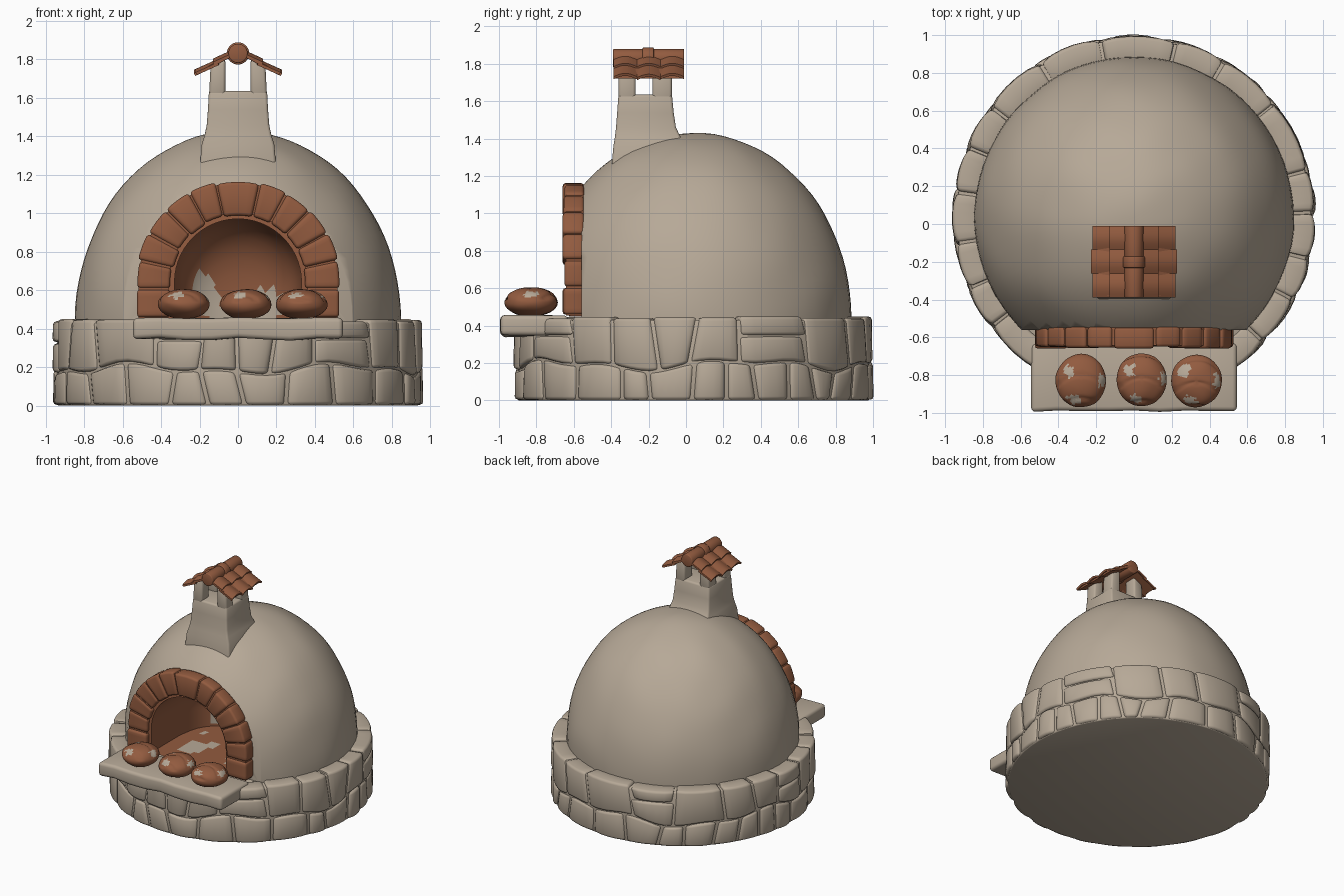
import bpy, bmesh, math, random
from mathutils import Vector, noise

if "Cube" in bpy.data.objects:
    bpy.data.objects.remove(bpy.data.objects["Cube"])

random.seed(4)
CY = 0.04          # centre of the round body in y


def material(name, rgb):
    m = bpy.data.materials.new(name)
    m.diffuse_color = (*rgb, 1)
    m.use_nodes = True
    m.node_tree.nodes["Principled BSDF"].inputs["Base Color"].default_value = m.diffuse_color
    return m


STONE = material("warm_grey_plaster", (0.47, 0.395, 0.31))
BROWN = material("terracotta_brown", (0.29, 0.105, 0.05))


def finish(name, bm, mats, bevel=0, segs=2, angle=50, recalc=True):
    if recalc:
        bmesh.ops.recalc_face_normals(bm, faces=bm.faces)
    if bevel:
        sharp = [e for e in bm.edges if len(e.link_faces) == 2 and e.calc_face_angle() > 0.7]
        bmesh.ops.bevel(bm, geom=sharp, offset=bevel, segments=segs, profile=0.5,
                        affect='EDGES', clamp_overlap=True)
    me = bpy.data.meshes.new(name)
    bm.to_mesh(me)
    bm.free()
    ob = bpy.data.objects.new(name, me)
    bpy.context.collection.objects.link(ob)
    for m in mats:
        me.materials.append(m)
    bpy.ops.object.select_all(action='DESELECT')
    ob.select_set(True)
    bpy.context.view_layer.objects.active = ob
    bpy.ops.object.shade_smooth_by_angle(angle=math.radians(angle))
    return ob


def loft(bm, sections, caps=True):
    rows = [[bm.verts.new(p) for p in s] for s in sections]
    n = len(rows[0])
    for a, b in zip(rows, rows[1:]):
        for i in range(n):
            j = (i + 1) % n
            bm.faces.new((a[i], a[j], b[j], b[i]))
    if caps:
        bm.faces.new(rows[0][::-1])
        bm.faces.new(rows[-1])


def polar(r, a, z):
    return (r * math.cos(a), CY + r * math.sin(a), z)


# Base core
bm = bmesh.new()
loft(bm, [[polar(r, k * math.tau / 64, z) for k in range(64)] for r, z in ((0.942, 0), (0.938, 0.43))])
finish("base_core", bm, [STONE], 0.01)


# Stones of the base: two irregular courses
def course_line(a):
    return 0.19 + 0.022 * math.sin(5 * a) + 0.015 * math.sin(11 * a + 1)


def stone(bm, j0, j1, zlo, zhi, r0):
    secs, n, bulge = [], 5, random.uniform(0.008, 0.018)
    for k in range(n + 1):
        t = k / n
        lo = (j0[0] + 0.007) * (1 - t) + (j1[0] - 0.007) * t
        hi = (j0[1] + 0.007) * (1 - t) + (j1[1] - 0.007) * t
        r1 = 0.948 + bulge * math.sin(math.pi * t) ** 0.5 if 0 < k < n else 0.948
        z0, z1 = zlo(lo), zhi(hi)
        secs.append([polar(r0, lo, z0), polar(r1, lo, z0), polar(r1 - 0.004, hi, z1), polar(r0, hi, z1)])
    loft(bm, secs)


def joints(n):
    w = [random.uniform(0.65, 1.45) for _ in range(n)]
    out, a = [], 0
    for x in w:
        s = random.uniform(-0.025, 0.025)
        out.append((a - s, a + s))
        a += x * math.tau / sum(w)
    return out + [(out[0][0] + math.tau, out[0][1] + math.tau)]


bm = bmesh.new()
js = joints(27)
for j0, j1 in zip(js, js[1:]):
    stone(bm, j0, j1, lambda a: 0.004, lambda a: course_line(a) - 0.004, 0.86)
js = joints(21)
for i, (j0, j1) in enumerate(zip(js, js[1:])):
    top = 0.445 + random.uniform(-0.008, 0.006)
    if i % 4 == 1:
        mid = 0.33 + random.uniform(-0.01, 0.02)
        stone(bm, j0, j1, lambda a: course_line(a) + 0.004, lambda a: mid - 0.004, 0.82)
        stone(bm, j0, j1, lambda a: mid + 0.004, lambda a: top, 0.82)
    else:
        stone(bm, j0, j1, lambda a: course_line(a) + 0.004, lambda a: top, 0.82)
finish("base_stones", bm, [STONE], 0.019)


# Arched opening shape, scaled about the middle of its floor
def opening(s, y, dz=0.0):
    pts = [(-0.33, 0.19 * k / 6) for k in range(6)]
    pts += [(-0.33 * math.cos(math.pi * k / 28), 0.19 + 0.33 * math.sin(math.pi * k / 28)) for k in range(29)]
    pts += [(0.33, 0.19 * k / 6) for k in range(5, -1, -1)]
    pts += [(0.33 - 0.66 * k / 16, 0) for k in range(1, 16)]
    return [(x * s, y, 0.45 + z * s + dz) for x, z in pts]


# Dome, flattened at the front and hollowed behind the opening
bm = bmesh.new()
bmesh.ops.create_uvsphere(bm, u_segments=72, v_segments=48, radius=1)
for v in bm.verts:
    k = 1 + 0.008 * noise.noise(v.co * 3.5)
    v.co = Vector((v.co.x * 0.845 * k, CY + v.co.y * 0.845 * k, 0.45 + v.co.z * 0.98 * k))
for co, no in (((0, 0, 0.40), (0, 0, -1)), ((0, -0.56, 0), (0, -1, 0))):
    g = bm.verts[:] + bm.edges[:] + bm.faces[:]
    res = bmesh.ops.bisect_plane(bm, geom=g, plane_co=co, plane_no=no, clear_outer=True)
    rim = [e for e in res['geom_cut'] if isinstance(e, bmesh.types.BMEdge)]
    bmesh.ops.holes_fill(bm, edges=rim, sides=0)
dome = finish("dome", bm, [STONE])
bm = bmesh.new()
loft(bm, [opening(1.06, -0.8, -0.02), opening(1.06, 0.075, -0.02)])
cutter = finish("opening_cutter", bm, [STONE])
cutter.hide_render = True
mod = dome.modifiers.new("opening", 'BOOLEAN')
mod.operation, mod.solver, mod.object = 'DIFFERENCE', 'EXACT', cutter
bpy.context.view_layer.objects.active = dome
bpy.ops.object.modifier_apply(modifier="opening")
bpy.data.objects.remove(cutter)

# Oven chamber with pale worn patches
bm = bmesh.new()
rings = [(1.12, -0.62), (1, -0.625)] + [(1, -0.60 + 0.04 * k) for k in range(9)]
rings += [(0.98, -0.22), (0.95, -0.16), (0.9, -0.1), (0.82, -0.05), (0.72, -0.01), (0.6, 0.02),
          (0.45, 0.04), (0.3, 0.05), (0.15, 0.055), (0.01, 0.057)]
loft(bm, [opening(s, y) for s, y in rings], caps=False)
bmesh.ops.recalc_face_normals(bm, faces=bm.faces)
floor = min(bm.faces, key=lambda f: abs(f.calc_center_median().z - 0.45) + abs(f.calc_center_median().y + 0.4))
if floor.normal.z < 0:
    bmesh.ops.reverse_faces(bm, faces=bm.faces)
for f in bm.faces:
    c = f.calc_center_median()
    if c.y > -0.5 and c.z < 0.7 and c.x > -0.22 and noise.noise(c * 5 + Vector((1.3, 0, 0))) > 0.08:
        f.material_index = 1
finish("oven_chamber", bm, [BROWN, STONE], recalc=False)


# Brick arch around the opening
def arch_point(t, r):
    """t is the distance from the crown along the outer edge"""
    arc = 0.53 * math.pi / 2
    side = 1 if t >= 0 else -1
    if abs(t) > arc:
        return side * r, 0.64 - (abs(t) - arc)
    return r * math.sin(t / 0.53), 0.64 + r * math.cos(t / 0.53)


def arch_block(bm, t0, t1, r0, r1, y0, y1, n):
    secs = []
    for k in range(n + 1):
        t = t0 + (t1 - t0) * k / n
        (xa, za), (xb, zb) = arch_point(t, r0), arch_point(t, r1)
        secs.append([(xa, y0, za), (xb, y0, zb), (xb, y1, zb), (xa, y1, za)])
    loft(bm, secs)


half = 0.53 * math.pi / 2 + 0.185
step = (half - 0.115) / 6
cuts = [-half + step * k for k in range(7)] + [0.115 + step * k for k in range(7)]
bm = bmesh.new()
for a, b in zip(cuts, cuts[1:]):
    arch_block(bm, a + 0.004, b - 0.004, 0.35 + random.uniform(-0.008, 0.004),
               0.53 + random.uniform(-0.008, 0.005), -0.66 + random.uniform(0, 0.012), -0.545, 4)
finish("arch_bricks", bm, [BROWN], 0.016)
bm = bmesh.new()
arch_block(bm, -half, half, 0.36, 0.517, -0.642, -0.548, 48)
finish("arch_mortar", bm, [BROWN])

# Serving shelf
bm = bmesh.new()
secs = []
for k in range(9):
    x = -0.545 + 1.09 * k / 8
    w = 0.008 * math.sin(k * 1.9)
    secs.append([(x, -0.995 + abs(w), 0.345 + w), (x, -0.63, 0.345), (x, -0.63, 0.455), (x, -0.995 + abs(w), 0.455 + w * 0.4)])
loft(bm, secs)
finish("shelf", bm, [STONE], 0.024, 3)

# Bread loaves with scored crusts and floury patches
spots = [Vector(s).normalized() for s in ((-0.45, 0.35, 0.7), (0.85, 0.0, 0.5), (-0.25, -0.75, 0.6))]
for i, (x, y) in enumerate(((-0.28, -0.83), (0.04, -0.825), (0.33, -0.83))):
    bm = bmesh.new()
    bmesh.ops.create_uvsphere(bm, u_segments=48, v_segments=32, radius=1)
    for f in bm.faces:
        d = f.calc_center_median().normalized()
        if any(d.dot(s) + 0.05 * noise.noise(d * 6 + Vector((i, 0, 0))) > 0.965 for s in spots):
            f.material_index = 1
    for v in bm.verts:
        c = v.co.copy()
        k = 1 + 0.04 * noise.noise(c * 1.5 + Vector((3 * i, 0, 0)))
        if c.z > 0.15:
            k -= 0.07 * max(0, math.sin(7 * (c.y + 0.45 * c.x * c.x) + i)) ** 8
        v.co = Vector((x + 0.135 * c.x * k, y + 0.14 * c.y * k, max(0.452, 0.527 + 0.078 * c.z * k)))
    finish("bread_loaf_%d" % (i + 1), bm, [BROWN, STONE], angle=60)

# Chimney stack with four posts under the roof
bm = bmesh.new()
loft(bm, [[(-h, a, z), (h, a, z), (h, b, z), (-h, b, z)] for z, h, a, b in (
    (1.12, 0.21, -0.41, 0.04), (1.36, 0.188, -0.388, 0.005), (1.41, 0.172, -0.38, -0.03),
    (1.46, 0.162, -0.374, -0.054), (1.54, 0.156, -0.368, -0.066), (1.635, 0.151, -0.361, -0.075))])
for sx in (-1, 1):
    for ya, yb in ((-0.361, -0.27), (-0.18, -0.075)):
        secs = []
        for z_in, z_out, o in ((1.60, 1.60, 0.151), (1.80, 1.757, 0.143)):
            secs.append([(sx * 0.066, ya, z_in), (sx * o, ya, z_out), (sx * o, yb, z_out), (sx * 0.066, yb, z_in)])
        loft(bm, secs)
finish("chimney", bm, [STONE], 0.014)

# Roof: boards under three channels of curved tiles on each slope
bm = bmesh.new()
for sx in (-1, 1):
    loft(bm, [[(sx * x, y, z + dz) for x, z, dz in ((0, 1.83, 0), (0.205, 1.722, 0), (0.205, 1.722, 0.015), (0, 1.83, 0.015))]
              for y in (-0.382, -0.018)])
    for c in range(3):
        for u0, u1, lift in ((0.0, 0.125, 0.008), (0.10, 0.215 + 0.008 * (c % 2), 0.002)):
            secs = []
            for u, extra in ((u0, 0), (u1, 0.009)):
                row = []
                for th, order in ((0.014, range(9)), (0, range(8, -1, -1))):
                    for k in order:
                        y = -0.388 + 0.126 * (c + k / 8)
                        z = 1.832 - 0.53 * u + lift + extra + 0.018 * math.sin(math.pi * k / 8) + th
                        row.append((sx * (u + th * 0.4), y, z - 0.012))
                secs.append(row)
            loft(bm, secs)
finish("roof_tiles", bm, [BROWN], angle=40)

# Ridge tiles with a central collar
bm = bmesh.new()
for y0, y1, r in ((-0.39, -0.2, 0.05), (-0.2, -0.01, 0.05), (-0.232, -0.172, 0.058)):
    loft(bm, [[(r * math.cos(a), y, 1.83 + r * math.sin(a)) for a in (math.tau * k / 24 for k in range(24))]
              for y in (y0, y1)])
finish("ridge_tiles", bm, [BROWN], 0.006)
